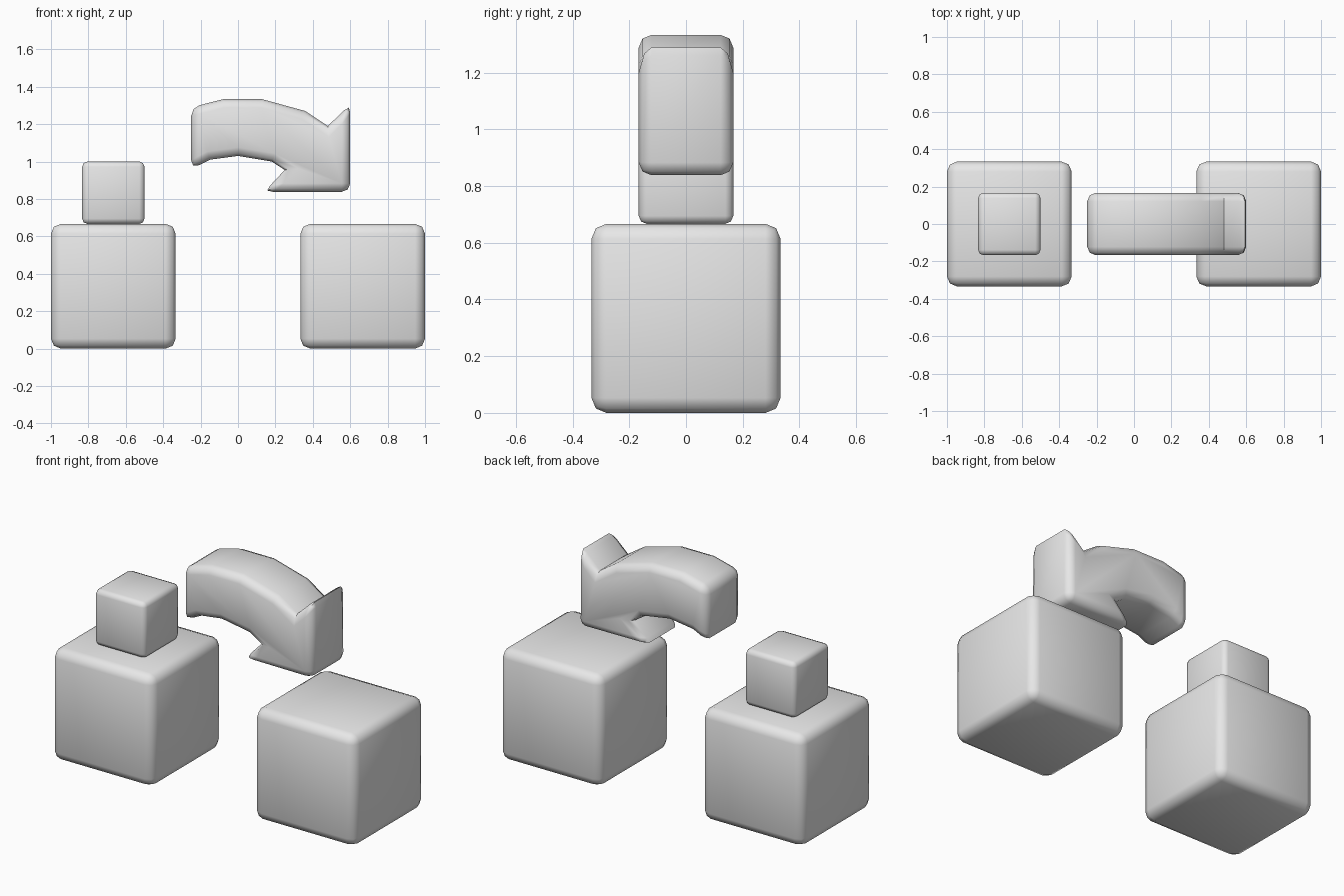
import bpy
import bmesh
import math

if "Cube" in bpy.data.objects:
    bpy.data.objects.remove(bpy.data.objects["Cube"], do_unlink=True)

grey = bpy.data.materials.new("light grey")
grey.use_nodes = True
colour = (0.8, 0.8, 0.8, 1)
grey.diffuse_color = colour
grey.node_tree.nodes["Principled BSDF"].inputs["Base Color"].default_value = colour


def finish(bm, name, bevel):
    """Round the sharp convex edges and turn the mesh into a smooth object."""
    bmesh.ops.recalc_face_normals(bm, faces=bm.faces)
    limit = math.radians(40)
    edges = [e for e in bm.edges if e.calc_face_angle_signed() > limit]
    bmesh.ops.bevel(bm, geom=edges, offset=bevel, offset_type='OFFSET',
                    segments=2, profile=0.5, affect='EDGES', clamp_overlap=True)
    mesh = bpy.data.meshes.new(name)
    bm.to_mesh(mesh)
    bm.free()
    mesh.materials.append(grey)
    obj = bpy.data.objects.new(name, mesh)
    bpy.context.collection.objects.link(obj)
    bpy.ops.object.select_all(action='DESELECT')
    obj.select_set(True)
    bpy.context.view_layer.objects.active = obj
    bpy.ops.object.shade_smooth_by_angle(angle=math.radians(55))
    return obj


def block(name, x, base, size, bevel):
    bm = bmesh.new()
    bmesh.ops.create_cube(bm, size=size)
    bmesh.ops.translate(bm, verts=bm.verts, vec=(x, 0, base + size / 2))
    return finish(bm, name, bevel)


# Two large blocks and the small one on top
BIG = 2 / 3
block("right_block", -BIG, 0, BIG, 0.053)
block("left_block", BIG, 0, BIG, 0.053)
block("small_block", -BIG, BIG, BIG / 2, 0.028)

# Curved arrow: side outline pushed through the depth
outline = [
    (-0.25, 0.96), (-0.15, 1.01), (0, 1.03), (0.18, 1.0), (0.25, 0.955),
    (0.14, 0.838), (0.6, 0.838), (0.6, 1.305), (0.48, 1.19),
    (0.36, 1.27), (0.13, 1.333), (-0.08, 1.333), (-0.25, 1.29),
]
bm = bmesh.new()
half = BIG / 4
face = bm.faces.new([bm.verts.new((x, -half, z)) for x, z in outline])
side = bmesh.ops.extrude_face_region(bm, geom=[face], use_keep_orig=True)
moved = [g for g in side["geom"] if isinstance(g, bmesh.types.BMVert)]
bmesh.ops.translate(bm, verts=moved, vec=(0, 2 * half, 0))
finish(bm, "curved_arrow", 0.045)
